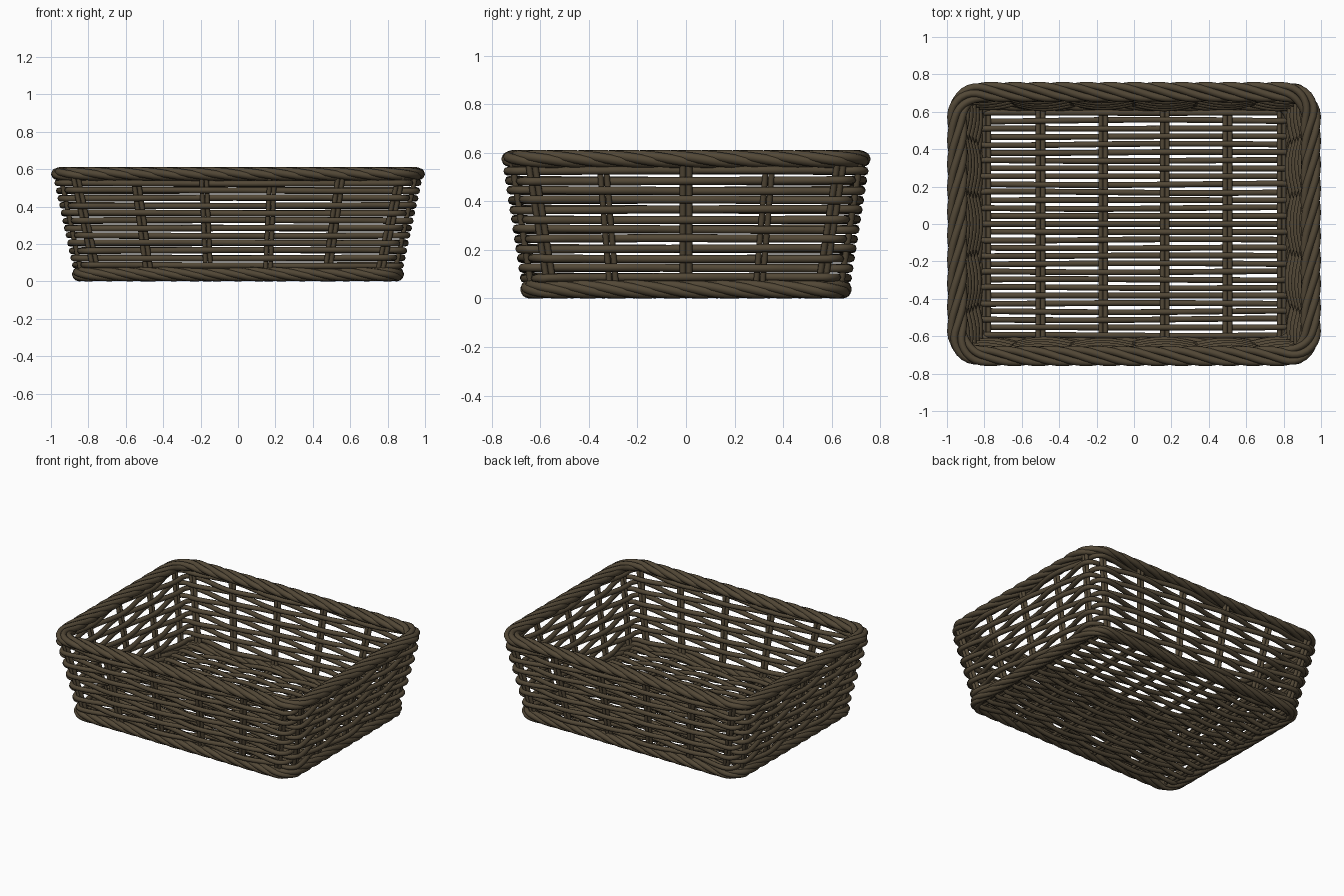
import bpy
import random
from math import pi, cos, sin
from mathutils import Vector

random.seed(4)
UP = Vector((0, 0, 1))
CORNER = 0.08

cube = bpy.data.objects.get("Cube")
if cube:
    bpy.data.objects.remove(cube, do_unlink=True)

# Dark brown willow
wicker = bpy.data.materials.new("dark_brown_wicker")
wicker.use_nodes = True
color = (0.085, 0.064, 0.037, 1)
wicker.diffuse_color = color
shader = next(n for n in wicker.node_tree.nodes if n.type == 'BSDF_PRINCIPLED')
shader.inputs["Base Color"].default_value = color
shader.inputs["Roughness"].default_value = 0.8


def make_rods(name, paths, radius, closed=False):
    """Turn paths into round rods and store them as one smooth mesh."""
    curve = bpy.data.curves.new(name, 'CURVE')
    curve.dimensions = '3D'
    curve.bevel_depth = radius
    curve.bevel_resolution = 2
    curve.use_fill_caps = True
    for path in paths:
        spline = curve.splines.new('POLY')
        spline.points.add(len(path) - 1)
        for point, co in zip(spline.points, path):
            point.co = (*co, 1)
        spline.use_cyclic_u = closed
        spline.use_smooth = True
    helper = bpy.data.objects.new(name + "_path", curve)
    bpy.context.collection.objects.link(helper)
    graph = bpy.context.evaluated_depsgraph_get()
    mesh = bpy.data.meshes.new_from_object(helper.evaluated_get(graph))
    bpy.data.objects.remove(helper, do_unlink=True)
    mesh.materials.clear()
    mesh.materials.append(wicker)
    obj = bpy.data.objects.new(name, mesh)
    bpy.context.collection.objects.link(obj)
    return obj


def ring_length(hx, hy, r):
    return 4 * (hx - r + hy - r) + 2 * pi * r


def ring_point(hx, hy, r, s):
    """Point and outward normal at distance s along a rounded rectangle."""
    s %= ring_length(hx, hy, r)
    for k in range(4):
        angle = k * pi / 2
        normal = Vector((cos(angle), sin(angle), 0))
        tangent = UP.cross(normal)
        out, along = (hx, hy - r) if k % 2 == 0 else (hy, hx - r)
        if s <= 2 * along:
            return normal * out + tangent * (s - along), normal
        s -= 2 * along
        if s <= pi * r / 2 or k == 3:
            turned = Vector((cos(angle + s / r), sin(angle + s / r), 0))
            return normal * (out - r) + tangent * along + turned * r, turned
        s -= pi * r / 2


def wall_size(z):
    """Half width and half depth of the flaring wall."""
    t = (z - 0.1) / 0.42
    return 0.85 + 0.09 * t, 0.645 + 0.065 * t


def stake_distances(hx, hy):
    """Distances along the wall outline at which the stakes stand."""
    result, start = [], 0
    for k in range(4):
        short = k % 2 == 0
        along = (hy if short else hx) - CORNER
        steps = (-1, -0.54, 0, 0.54, 1) if short else (-1, -0.63, -0.21, 0.21, 0.63, 1)
        result += [start + along * (1 + f) for f in steps]
        start += 2 * along + pi * CORNER / 2
    return result


# Paired upright stakes
def stake_paths():
    ends = []
    for z in (0.03, 0.575):
        size = wall_size(z)
        ends.append([(ring_point(*size, CORNER, s), z) for s in stake_distances(*size)])
    paths = []
    for foot, head in zip(*ends):
        for side in (-0.013, 0.013):
            paths.append([p + UP.cross(n) * side + UP * z for (p, n), z in (foot, head)])
    return paths


make_rods("wall_stakes", stake_paths(), 0.013)


# Woven wall rows passing alternately outside and inside the stakes
def wall_row(row):
    z = 0.085 + row * 0.04
    hx, hy = wall_size(z)
    stops = stake_distances(hx, hy)
    stops.append(ring_length(hx, hy, CORNER))
    path, steps = [], 8
    for k in range(len(stops) - 1):
        for j in range(steps):
            f = j / steps
            s = stops[k] + (stops[k + 1] - stops[k]) * f
            p, n = ring_point(hx, hy, CORNER, s)
            sway = 0.024 * cos(pi * (k + f + row))
            lift = 0.003 * sin(s * 2 + row * 1.7)
            path.append(p + n * sway + UP * (z + lift))
    return path


make_rods("wall_weave", [wall_row(i) for i in range(12)], 0.0165, True)


# Twisted rope borders
def rope(name, hx, hy, r, z, wide, high, radius, strands=5, turns=10, count=260):
    length = ring_length(hx, hy, r)
    paths = []
    for strand in range(strands):
        path = []
        for i in range(count):
            p, n = ring_point(hx, hy, r, length * i / count)
            phase = 2 * pi * (strand / strands - turns * i / count)
            path.append(p + n * wide * cos(phase) + UP * (z + high * sin(phase)))
        paths.append(path)
    make_rods(name, paths, radius, True)


rope("top_rim", 0.945, 0.706, 0.13, 0.574, 0.034, 0.017, 0.02)
rope("bottom_rim", 0.848, 0.643, 0.1, 0.038, 0.02, 0.019, 0.019)

# Paired floor ribs running front to back
RIBS = (-0.79, -0.5, -0.165, 0.165, 0.5, 0.79)
ribs = []
for x in RIBS:
    for side in (-0.013, 0.013):
        ribs.append([Vector((x + side, y, 0.034)) for y in (-0.63, 0.63)])
make_rods("floor_ribs", ribs, 0.013)


# Floor strands woven over and under the ribs
def floor_strand(row, rows=29, steps=7):
    y = (row / (rows - 1) - 0.5) * 1.19
    drift = random.uniform(-0.005, 0.005)
    bend = random.uniform(0, 2 * pi)
    path = [Vector((-0.825, y, 0.034))]
    for k in range(len(RIBS) - 1):
        for j in range(steps + (k == len(RIBS) - 2)):
            f = j / steps
            x = RIBS[k] + (RIBS[k + 1] - RIBS[k]) * f
            z = 0.034 + 0.019 * cos(pi * (k + f + row))
            path.append(Vector((x, y + drift * sin(3 * x + bend), z)))
    path.append(Vector((0.825, y, 0.034)))
    return path


make_rods("floor_weave", [floor_strand(i) for i in range(29)], 0.0155)
